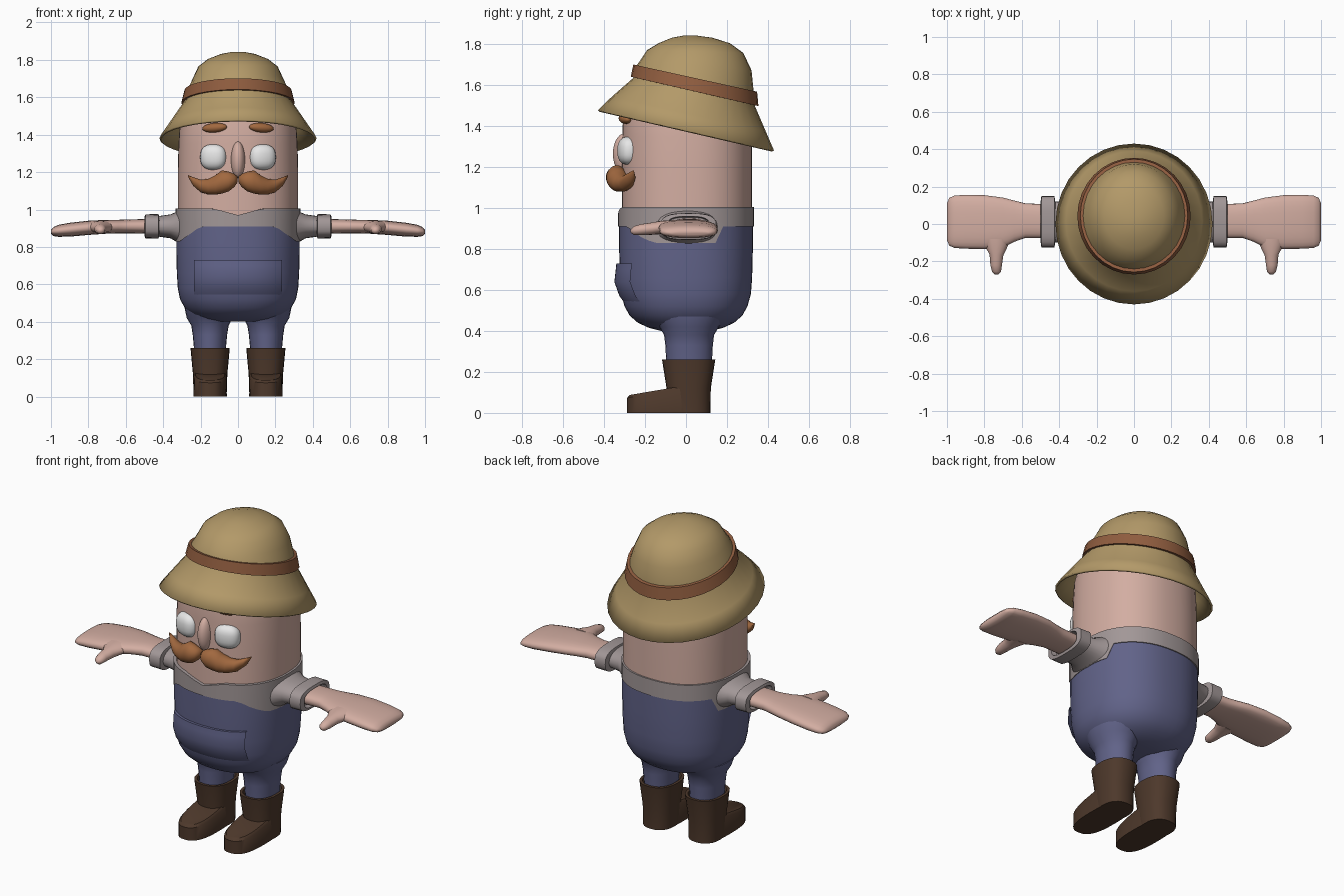
import bpy, bmesh, math
from mathutils import Vector, Matrix


def material(name, rgb):
    m = bpy.data.materials.new(name)
    m.diffuse_color = (*rgb, 1)
    return m


SKIN = material("skin", (0.65, 0.42, 0.36))
SHIRT = material("grey_shirt", (0.36, 0.31, 0.31))
DENIM = material("blue_denim", (0.12, 0.125, 0.25))
LEATHER = material("dark_leather", (0.075, 0.04, 0.024))
STRAW = material("straw", (0.45, 0.32, 0.14))
BAND = material("band_brown", (0.28, 0.11, 0.05))
HAIR = material("ginger_hair", (0.36, 0.14, 0.05))
WHITE = material("eye_white", (0.8, 0.8, 0.8))


def spow(c, e):
    return math.copysign(abs(c) ** e, c)


def oval(center, u, v, n=24, p=2.0):
    """Superellipse ring around center spanned by vectors u and v."""
    c, u, v = Vector(center), Vector(u), Vector(v)
    ts = [2 * math.pi * i / n for i in range(n)]
    return [c + u * spow(math.cos(t), 2 / p) + v * spow(math.sin(t), 2 / p) for t in ts]


def flat(z, rx, ry, cx=0, cy=0, n=48, p=2.3, zf=None):
    """Horizontal ring; zf(x, y) may reshape its height."""
    pts = oval((cx, cy, z), (rx, 0, 0), (0, ry, 0), n, p)
    if zf:
        for q in pts:
            q.z = zf(q.x, q.y)
    return pts


def finish(name, bm, mat, angle=40):
    bmesh.ops.recalc_face_normals(bm, faces=bm.faces)
    me = bpy.data.meshes.new(name)
    bm.to_mesh(me)
    bm.free()
    me.materials.append(mat)
    ob = bpy.data.objects.new(name, me)
    bpy.context.collection.objects.link(ob)
    bpy.ops.object.select_all(action='DESELECT')
    ob.select_set(True)
    bpy.context.view_layer.objects.active = ob
    bpy.ops.object.shade_smooth_by_angle(angle=math.radians(angle))
    return ob


def loft(name, rings, mat, caps=(True, True), closed=True, angle=40):
    bm = bmesh.new()
    vs = [[bm.verts.new(q) for q in r] for r in rings]
    n = len(vs[0])
    for a, b in zip(vs, vs[1:]):
        for i in range(n if closed else n - 1):
            j = (i + 1) % n
            bm.faces.new((a[i], a[j], b[j], b[i]))
    if caps[0]:
        bm.faces.new(vs[0])
    if caps[1]:
        bm.faces.new(vs[-1])
    return finish(name, bm, mat, angle)


def blob(name, center, radii, mat, turn=0.0, roll=0.0, e=1.0):
    """Rounded, optionally boxy ellipsoid."""
    bm = bmesh.new()
    bmesh.ops.create_uvsphere(bm, u_segments=24, v_segments=14, radius=1)
    for v in bm.verts:
        v.co = Vector([spow(c, e) * r for c, r in zip(v.co, radii)])
    rot = Matrix.Rotation(turn, 4, 'Z') @ Matrix.Rotation(roll, 4, 'Y')
    bm.transform(Matrix.Translation(center) @ rot)
    return finish(name, bm, mat, 80)


# Trunk: overalls, shirt and head
def overalls_top(x, y):
    if y > 0.15:
        return 0.91
    return 0.91 - 0.08 * min(1, max(0, (abs(x) - 0.2) / 0.11))


def shirt_top(x, y):
    return 1.005 - (0.035 * max(0, 1 - abs(x) / 0.13) if y < 0 else 0)


trunk = [(0.40, 0.13, 0.12), (0.415, 0.20, 0.18), (0.44, 0.25, 0.235), (0.475, 0.285, 0.275),
         (0.52, 0.31, 0.30), (0.58, 0.322, 0.317), (0.66, 0.327, 0.323), (0.78, 0.33, 0.326)]
loft("overalls", [flat(*r) for r in trunk] + [flat(0.9, 0.33, 0.326, zf=overalls_top)], DENIM)
loft("shirt", [flat(0.9, 0.33, 0.326, zf=overalls_top), flat(0.9, 0.334, 0.332, zf=overalls_top),
               flat(1, 0.334, 0.332, zf=shirt_top), flat(1, 0.31, 0.305, zf=shirt_top)],
     SHIRT, caps=(False, False))
loft("head", [flat(z, rx, ry, cy=0.005) for z, rx, ry in
              [(0.94, 0.322, 0.318), (1.2, 0.322, 0.318), (1.35, 0.318, 0.316),
               (1.46, 0.311, 0.312), (1.51, 0.30, 0.30), (1.56, 0.25, 0.25), (1.6, 0.15, 0.15)]], SKIN)


# Front pocket: curved pouch wrapped on the belly
def pouch_row(z, rx, ry):
    out = []
    for i in range(25):
        x = -0.235 + 0.47 * i / 24
        y = -ry * (1 - (abs(x) / rx) ** 2.3) ** (1 / 2.3)
        out.append(Vector((x, y, z)))
    return out


loft("pocket", [pouch_row(z, rx, ry) for z, rx, ry in
                [(0.53, 0.31, 0.295), (0.57, 0.325, 0.325), (0.64, 0.337, 0.35),
                 (0.70, 0.337, 0.343), (0.73, 0.335, 0.34), (0.73, 0.32, 0.30)]],
     DENIM, caps=(False, False), closed=False)


# Hat: sheared rings (z, rx, ry, centre y, tilt)
def hat_ring(z, rx, ry, cy, tilt):
    return flat(z, rx, ry, cy=cy, n=32, p=2.0, zf=lambda x, y: z - tilt * (y - cy))


hat = loft("hat", [hat_ring(*r) for r in
                   [(1.38, 0.42, 0.43, 0, 0.23), (1.46, 0.365, 0.375, 0.015, 0.23),
                    (1.57, 0.29, 0.295, 0.04, 0.23), (1.635, 0.272, 0.285, 0.045, 0.22),
                    (1.70, 0.242, 0.27, 0.05, 0.10), (1.765, 0.212, 0.235, 0.045, 0.03),
                    (1.805, 0.16, 0.175, 0.04, 0.0), (1.832, 0.09, 0.10, 0.03, 0.0),
                    (1.843, 0.03, 0.03, 0.02, 0.0)]], STRAW, caps=(False, True))
rim = hat.modifiers.new("thickness", 'SOLIDIFY')
rim.thickness = 0.012
rim.offset = -1
loft("hat_band", [hat_ring(*r) for r in
                  [(1.57, 0.275, 0.28, 0.04, 0.23), (1.57, 0.303, 0.312, 0.042, 0.23),
                   (1.635, 0.287, 0.302, 0.045, 0.22), (1.635, 0.262, 0.275, 0.045, 0.22)]],
     BAND, caps=(False, False))

# Nose
blob("nose", (0, -0.30, 1.265), (0.038, 0.057, 0.10), SKIN)


def along_x(s, rows, n=24, p=2.3):
    """Rings across x from rows of (x, y, ry, z, rz)."""
    return [oval((s * x, y, z), (0, ry, 0), (0, 0, rz), n, p) for x, y, ry, z, rz in rows]


for s, side in ((1, "left"), (-1, "right")):
    # Face
    blob(side + "_eye", (s * 0.13, -0.278, 1.28), (0.072, 0.055, 0.069), WHITE, turn=s * 0.25, e=0.8)
    blob(side + "_eyebrow", (s * 0.125, -0.297, 1.437), (0.068, 0.028, 0.025), HAIR,
         turn=s * 0.25, roll=s * 0.08)
    loft(side + "_moustache", along_x(s, [
        (0.003, -0.335, 0.02, 1.16, 0.015), (0.02, -0.345, 0.035, 1.155, 0.035),
        (0.05, -0.345, 0.046, 1.15, 0.053), (0.085, -0.338, 0.05, 1.147, 0.062),
        (0.12, -0.328, 0.05, 1.132, 0.052), (0.16, -0.31, 0.046, 1.122, 0.041),
        (0.20, -0.292, 0.038, 1.126, 0.034), (0.24, -0.272, 0.025, 1.15, 0.023),
        (0.268, -0.258, 0.004, 1.18, 0.004)], p=2.0), HAIR, angle=70)

    # Sleeve and cuff
    loft(side + "_sleeve", along_x(s, [
        (0.26, 0.0, 0.17, 0.905, 0.10), (0.32, 0.005, 0.145, 0.907, 0.085),
        (0.36, 0.01, 0.115, 0.91, 0.064), (0.46, 0.01, 0.105, 0.91, 0.05)]), SHIRT)
    loft(side + "_cuff", along_x(s, [
        (0.42, 0.012, 0.10, 0.91, 0.045), (0.425, 0.012, 0.137, 0.91, 0.066),
        (0.495, 0.012, 0.137, 0.91, 0.064), (0.50, 0.012, 0.105, 0.91, 0.05),
        (0.47, 0.012, 0.10, 0.91, 0.045)], p=3), SHIRT)

    # Arm with mitten hand and thumb
    loft(side + "_arm", along_x(s, [
        (0.44, 0.015, 0.09, 0.91, 0.04), (0.58, 0.018, 0.092, 0.91, 0.037),
        (0.64, 0.015, 0.11, 0.909, 0.036), (0.70, 0.008, 0.133, 0.908, 0.037),
        (0.80, 0.01, 0.144, 0.902, 0.038), (0.90, 0.012, 0.144, 0.892, 0.037),
        (0.96, 0.012, 0.14, 0.886, 0.032), (0.987, 0.012, 0.128, 0.882, 0.024),
        (1.0, 0.012, 0.10, 0.88, 0.010)], p=2.5), SKIN, angle=60)
    loft(side + "_thumb", [oval((s * x, y, z), (rx, 0, 0), (0, 0, rz), 16) for x, y, z, rx, rz in
                           [(0.735, -0.08, 0.907, 0.075, 0.034), (0.735, -0.13, 0.905, 0.055, 0.032),
                            (0.735, -0.165, 0.90, 0.037, 0.03), (0.737, -0.22, 0.895, 0.031, 0.027),
                            (0.735, -0.255, 0.89, 0.024, 0.021), (0.735, -0.27, 0.888, 0.009, 0.008)]],
         SKIN, angle=60)

    # Leg
    loft(side + "_trouser_leg", [flat(z, rx, ry, s * x, 0.015, 24, 2.0) for z, x, rx, ry in
                                 [(0.22, 0.15, 0.082, 0.11), (0.33, 0.15, 0.092, 0.116),
                                  (0.38, 0.15, 0.10, 0.122), (0.42, 0.152, 0.122, 0.145),
                                  (0.47, 0.15, 0.135, 0.18)]], DENIM)

    # Boot: shaft with open top, then the foot
    loft(side + "_boot_shaft", [flat(z, rx, ry, s * 0.149, cy, 24, 2.4) for z, rx, ry, cy in
                                [(0.0, 0.088, 0.105, 0.015), (0.12, 0.092, 0.108, 0.013),
                                 (0.26, 0.105, 0.13, 0.013), (0.26, 0.09, 0.115, 0.013),
                                 (0.235, 0.085, 0.11, 0.013)]], LEATHER)

    def instep(x, y):
        return 0.085 + 0.17 * max(0, y + 0.29)

    loft(side + "_boot_foot", [
        flat(0, 0.089, 0.202, s * 0.149, -0.085, 32, 2.7),
        flat(0, 0.088, 0.202, s * 0.149, -0.085, 32, 2.7, zf=lambda x, y: instep(x, y) - 0.012),
        flat(0, 0.078, 0.19, s * 0.149, -0.085, 32, 2.7, zf=instep)], LEATHER)
